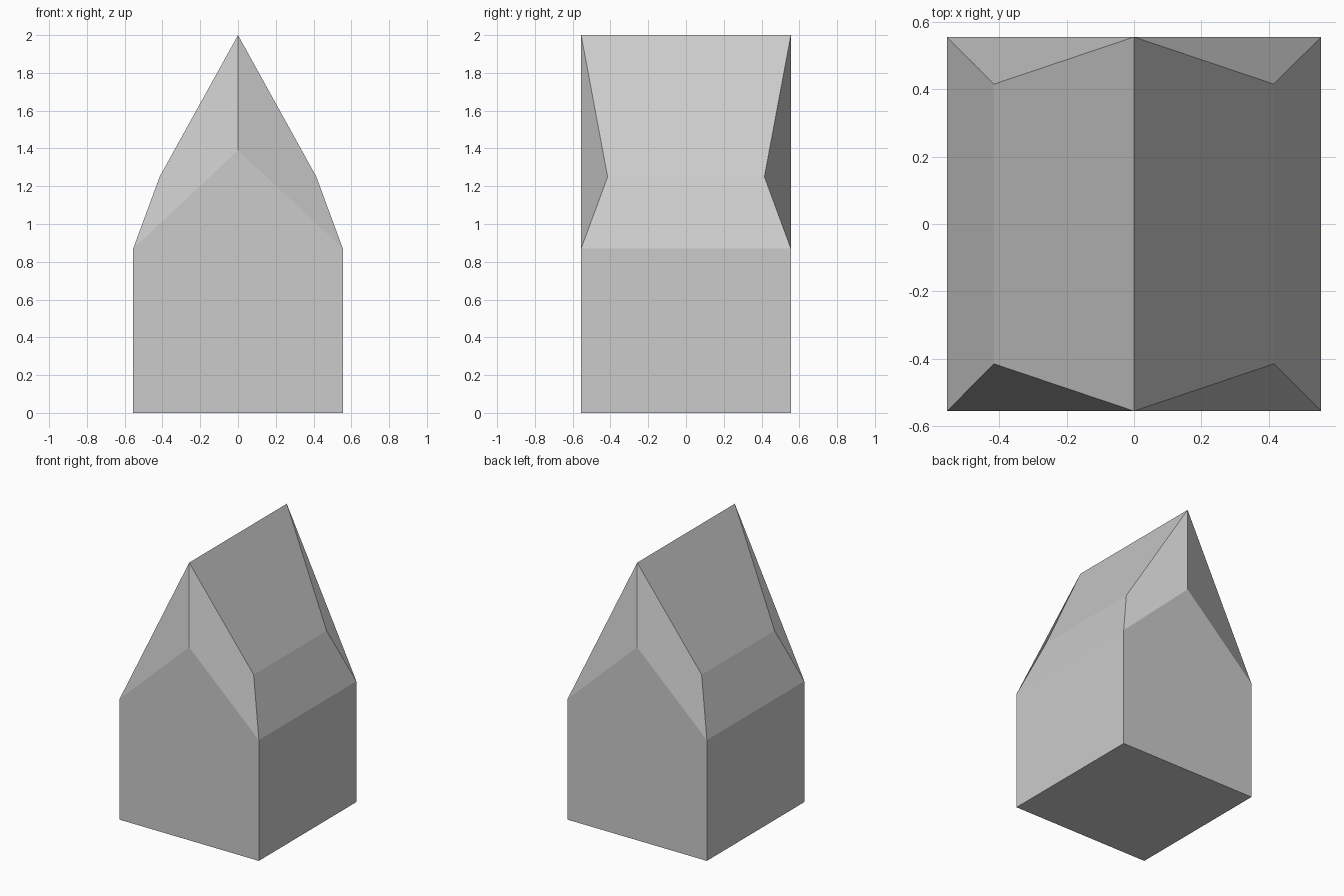
import bpy
import bmesh

cube = bpy.data.objects.get("Cube")
if cube:
    bpy.data.objects.remove(cube, do_unlink=True)

HALF = 0.555      # half width of the square walls
INSET = 0.415     # half width at the roof bend
EAVE, BEND, GABLE, RIDGE = 0.87, 1.25, 1.39, 2.0

grey = bpy.data.materials.new("light_grey")
grey.use_nodes = True
grey.diffuse_color = (0.6, 0.6, 0.6, 1)
grey.node_tree.nodes["Principled BSDF"].inputs["Base Color"].default_value = (0.6, 0.6, 0.6, 1)

bm = bmesh.new()
signs = (-1, 1)


def corners(half, z):
    """Four points of a level square, keyed by their side signs."""
    return {(sx, sy): bm.verts.new((sx * half, sy * half, z)) for sx in signs for sy in signs}


def face(verts, flip=False):
    """Add a face, keeping its first corner when its winding is flipped."""
    bm.faces.new([verts[0]] + verts[:0:-1] if flip else verts)


base = corners(HALF, 0)
eave = corners(HALF, EAVE)
bend = corners(INSET, BEND)
gable = {sy: bm.verts.new((0, sy * HALF, GABLE)) for sy in signs}
ridge = {sy: bm.verts.new((0, sy * HALF, RIDGE)) for sy in signs}

# Floor
face([base[-1, -1], base[-1, 1], base[1, 1], base[1, -1]])

# Gabled end walls and the folded faces above them
for sy in signs:
    face([base[-1, sy], base[1, sy], eave[1, sy], gable[sy], eave[-1, sy]], sy > 0)
    for sx in signs:
        face([eave[sx, sy], gable[sy], ridge[sy], bend[sx, sy]], sx * sy < 0)

# Side walls, lower roof and upper roof
for sx in signs:
    for low, high in ((base, eave), (eave, bend)):
        face([low[sx, -1], low[sx, 1], high[sx, 1], high[sx, -1]], sx < 0)
    face([bend[sx, -1], bend[sx, 1], ridge[1], ridge[-1]], sx < 0)

mesh = bpy.data.meshes.new("gabled_house")
bm.to_mesh(mesh)
bm.free()
mesh.materials.append(grey)
house = bpy.data.objects.new("gabled_house", mesh)
bpy.context.collection.objects.link(house)
